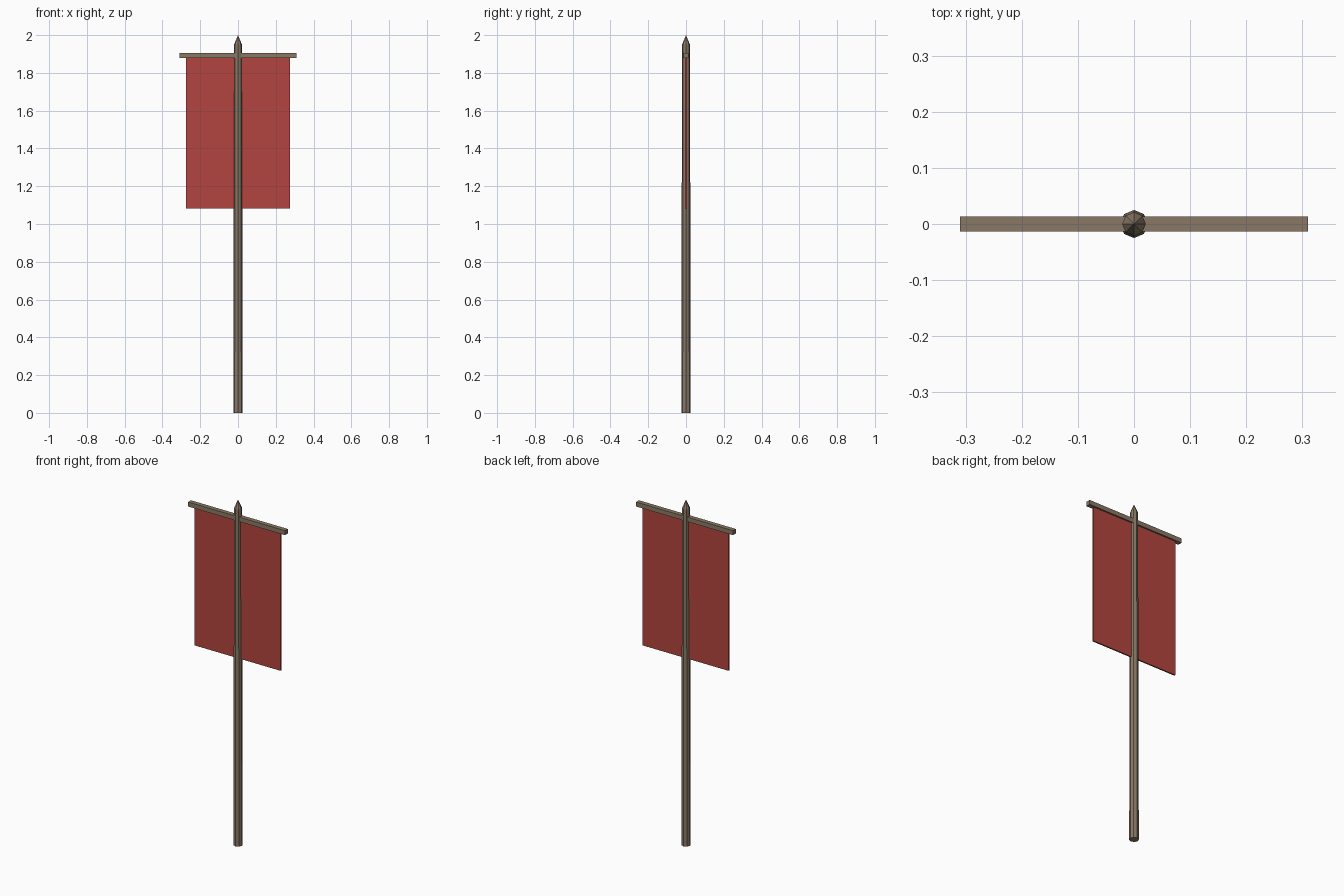
import bpy

if "Cube" in bpy.data.objects:
    bpy.data.objects.remove(bpy.data.objects["Cube"])

def material(name, color):
    m = bpy.data.materials.new(name)
    m.diffuse_color = color
    m.use_nodes = True
    m.node_tree.nodes["Principled BSDF"].inputs["Base Color"].default_value = m.diffuse_color
    return m

wood = material("wood", (0.25, 0.19, 0.13, 1))
cloth = material("red_cloth", (0.45, 0.06, 0.05, 1))

def finish(name, mat):
    ob = bpy.context.object
    ob.name = name
    ob.data.materials.append(mat)
    return ob

def tapered(name, r1, r2, z1, z2, mat):
    bpy.ops.mesh.primitive_cone_add(vertices=8, radius1=r1, radius2=r2,
                                    depth=z2 - z1, location=(0, 0, (z1 + z2) / 2))
    return finish(name, mat)

def box(name, size, z, mat):
    bpy.ops.mesh.primitive_cube_add(size=1, location=(0, 0, z))
    bpy.context.object.scale = size
    bpy.ops.object.transform_apply(location=False, rotation=False, scale=True)
    return finish(name, mat)

# Eight-sided pole, slightly tapered, with a pointed tip
tapered("pole", 0.025, 0.021, 0, 1.95, wood)
tapered("pole_tip", 0.021, 0, 1.95, 2.0, wood)

# Crossbar and the hanging cloth
box("crossbar", (0.62, 0.026, 0.026), 1.893, wood)
box("banner_cloth", (0.55, 0.008, 0.80), 1.482, cloth)
